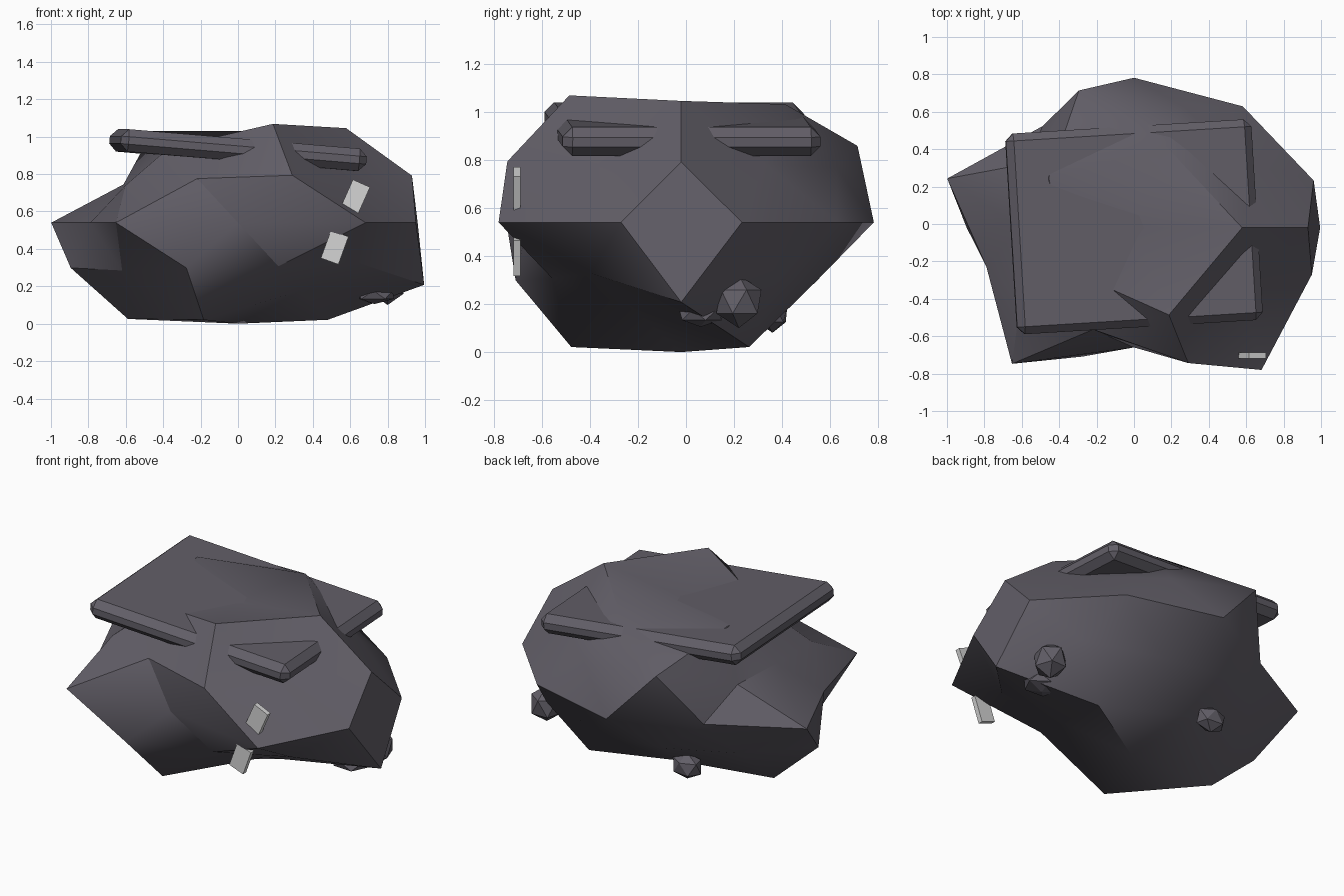
import bpy, bmesh, math
from mathutils import Matrix, Euler

if "Cube" in bpy.data.objects:
    bpy.data.objects.remove(bpy.data.objects["Cube"])


def material(name, color):
    m = bpy.data.materials.new(name)
    m.diffuse_color = (*color, 1)
    m.use_nodes = True
    m.node_tree.nodes["Principled BSDF"].inputs["Base Color"].default_value = m.diffuse_color
    return m


STONE = material("dark_stone", (0.122, 0.113, 0.137))
PALE = material("pale_grey", (0.66, 0.66, 0.66))


def finish(bm, name, mat, smooth=None):
    me = bpy.data.meshes.new(name)
    bmesh.ops.recalc_face_normals(bm, faces=bm.faces)
    bm.to_mesh(me)
    bm.free()
    ob = bpy.data.objects.new(name, me)
    bpy.context.collection.objects.link(ob)
    me.materials.append(mat)
    if smooth:
        bpy.ops.object.select_all(action='DESELECT')
        ob.select_set(True)
        bpy.context.view_layer.objects.active = ob
        bpy.ops.object.shade_smooth_by_angle(angle=math.radians(smooth))
    return ob


def block(name, mat, size, loc, rot, bevel=0):
    bm = bmesh.new()
    bmesh.ops.create_cube(bm, size=1)
    bmesh.ops.scale(bm, vec=size, verts=bm.verts)
    if bevel:
        bmesh.ops.bevel(bm, geom=bm.edges[:], offset=bevel, segments=1, affect='EDGES')
    bm.transform(Matrix.LocRotScale(loc, Euler([math.radians(a) for a in rot]), None))
    return finish(bm, name, mat)


# Boulder: an icosphere whose vertices are pushed in or out ring by ring.
# Each ring is listed by rising azimuth.
RINGS = {
    1.0: [0.81],
    0.85: [1.10, 1.07, 1.07, 0.87, 1.15],
    0.53: [0.86, 1.12, 0.72, 0.83, 0.85],
    0.45: [1.04, 0.94, 0.80, 0.83, 1.05],
    0.0: [1.01, 0.99, 0.99, 0.83, 1.05, 0.83, 1.11, 0.79, 1.16, 1.0],
    -0.45: [0.95, 0.84, 1.0, 1.0, 0.88],
    -0.53: [1.17, 0.86, 0.83, 0.90, 0.82],
    -0.85: [1.13, 0.85, 1.12, 1.13, 0.79],
    -1.0: [1.0],
}


def azimuth(v):
    return (math.atan2(v.co.y, v.co.x) + 0.01) % math.tau


bm = bmesh.new()
bmesh.ops.create_icosphere(bm, subdivisions=2, radius=1)
for v in bm.verts:
    v.co.normalize()
rings = {z: sorted((v for v in bm.verts if abs(v.co.z - z) < 0.03), key=azimuth) for z in RINGS}
for z, verts in rings.items():
    for v, push in zip(verts, RINGS[z]):
        v.co *= push
bm.transform(Matrix.Translation((0, -0.02, 0.54)) @ Matrix.Diagonal((1, 0.81, 0.54, 1)))
finish(bm, "boulder", STONE, 32)

# Tilted flat slab set into the top
block("top_slab", STONE, (1.32, 1.075, 0.12), (0, -0.015, 0.928), (0, 4.8, 3.5), 0.04)

# Small pebbles stuck to the lower side: position, radii, turn
PEBBLES = [
    ((0.80, 0.22, 0.21), (0.10, 0.105, 0.11), 20),
    ((0.73, 0.06, 0.155), (0.12, 0.10, 0.05), 50),
    ((-0.26, 0.36, 0.16), (0.10, 0.07, 0.08), 10),
]
for i, (loc, size, turn) in enumerate(PEBBLES):
    bm = bmesh.new()
    bmesh.ops.create_icosphere(bm, subdivisions=1, radius=1)
    bm.transform(Matrix.Rotation(math.radians(turn), 4, 'Z'))
    bm.transform(Matrix.LocRotScale(loc, None, size))
    finish(bm, f"pebble_{i + 1}", STONE)

# Two pale chips on the front
for i, (x, z, tilt) in enumerate([(0.628, 0.678, 24), (0.517, 0.408, 20)]):
    block(f"pale_chip_{i + 1}", PALE, (0.10, 0.03, 0.158), (x, -0.703, z), (0, tilt, 0))
